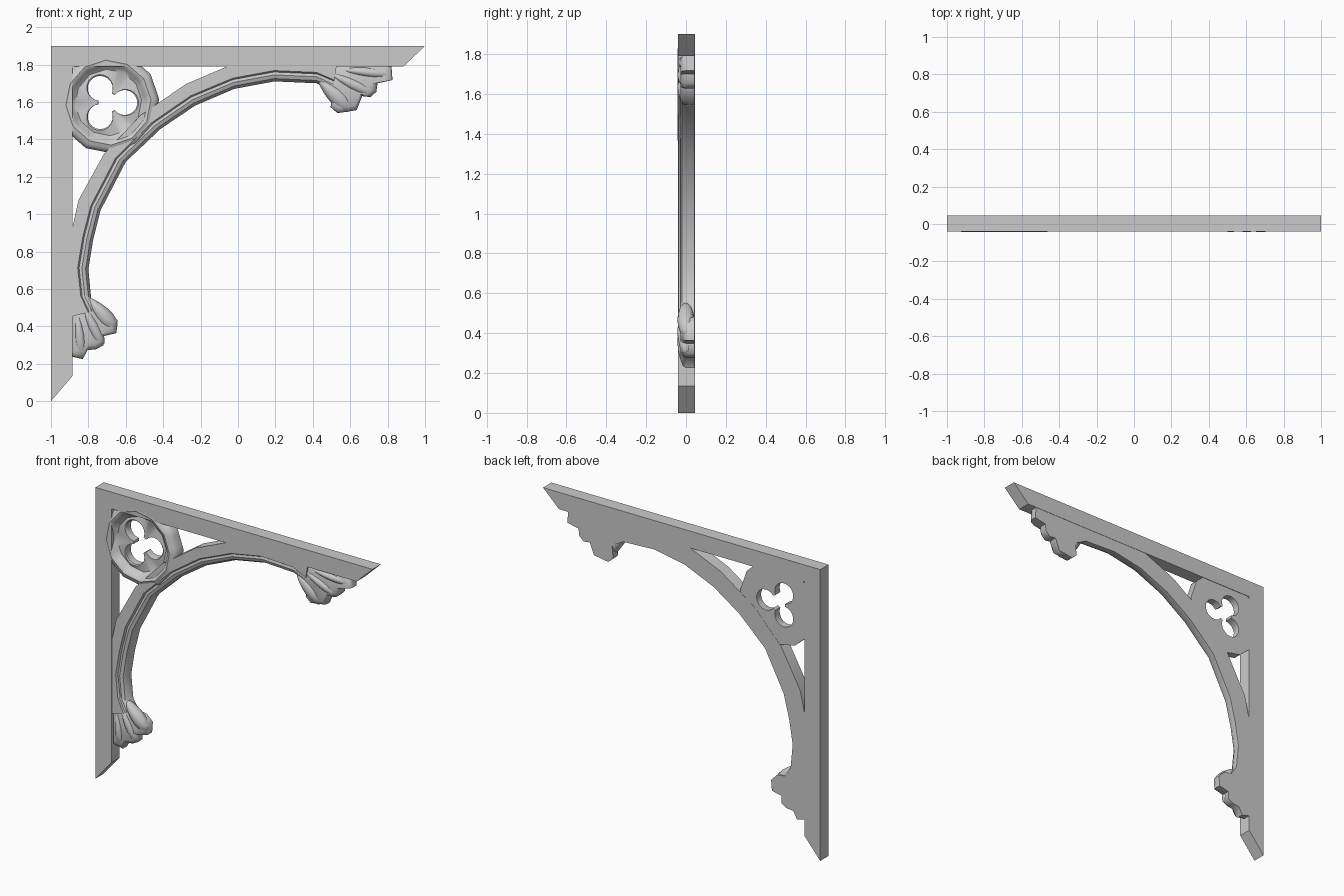
import bpy, bmesh, math
from mathutils import Vector

if "Cube" in bpy.data.objects:
    bpy.data.objects.remove(bpy.data.objects["Cube"])

FRONT, BACK = -0.041, 0.045


def finish(name, bm, angle=40):
    bmesh.ops.recalc_face_normals(bm, faces=bm.faces)
    me = bpy.data.meshes.new(name)
    bm.to_mesh(me)
    bm.free()
    ob = bpy.data.objects.new(name, me)
    bpy.context.collection.objects.link(ob)
    bpy.ops.object.select_all(action='DESELECT')
    ob.select_set(True)
    bpy.context.view_layer.objects.active = ob
    bpy.ops.object.shade_smooth_by_angle(angle=math.radians(angle))
    return ob


def loft(name, rings, close_rings=False, close_loop=True, caps=False, angle=40):
    """Skin a list of equal-length point rings."""
    bm = bmesh.new()
    vs = [[bm.verts.new(p) for p in r] for r in rings]
    n = len(rings[0])
    for i in range(len(vs) if close_rings else len(vs) - 1):
        a, b = vs[i], vs[(i + 1) % len(vs)]
        for j in range(n if close_loop else n - 1):
            k = (j + 1) % n
            bm.faces.new((a[j], a[k], b[k], b[j]))
    if caps:
        ends = [bm.faces.new(vs[0]), bm.faces.new(vs[-1])]
        bm.normal_update()
        bmesh.ops.triangulate(bm, faces=ends, ngon_method='EAR_CLIP')
    return finish(name, bm, angle)


# L-shaped frame with mitred tips
frame = [(-1, 0), (-0.885, 0.135), (-0.885, 1.79), (0.885, 1.79), (1, 1.9), (-1, 1.9)]
loft("frame", [[(x, y, z) for x, z in frame] for y in (FRONT, BACK)], caps=True)

# arch: moulded section swept between inner and outer curves
inner = [(-.745, .49), (-.785, .55), (-.80, .705), (-.775, .86), (-.735, 1.02), (-.60, 1.28),
         (-.415, 1.455), (-.23, 1.58), (-.02, 1.67), (.195, 1.71), (.42, 1.70), (.505, 1.66)]
outer = [(-.9, .45), (-.9, .58), (-.9, .72), (-.892, .90), (-.853, 1.075), (-.715, 1.325),
         (-.52, 1.53), (-.28, 1.695), (-.035, 1.80), (.19, 1.81), (.42, 1.81), (.53, 1.81)]
rings = []
for a, b in zip(inner, outer):
    a, b = Vector(a), Vector(b)
    d = (b - a).normalized()
    w = (b - a).length
    sec = [(0, .043), (0, .005), (.015, -.02), (.035, -.028), (.05, -.024), (.058, -.037),
           (w, -.037), (w, .043)]
    rings.append([((a + d * o).x, y, (a + d * o).y) for o, y in sec])
loft("arch", rings, caps=True, angle=35)

# roundel: 12-sided moulded ring whose dish is pierced by a trefoil
C = (-0.693, 1.597)
N = 48
trefoil = []
for lobe_i in range(3):
    t = math.radians(120 * lobe_i)
    for j in range(16):
        s = t + math.radians(-143 + 286 * j / 15)
        trefoil.append((.087 * math.cos(t) + .067 * math.cos(s),
                        .087 * math.sin(t) + .067 * math.sin(s)))


def circle(r):
    pts = []
    for i in range(N):
        deg = -60 + 3.75 + 360 * i / N
        a = math.radians(deg)
        k = math.cos(math.pi / 12) / math.cos(math.radians((deg - 3.75) % 30 - 15))
        pts.append((r * k * math.cos(a), r * k * math.sin(a)))
    return pts


def place(pts, y, s=1):
    return [(C[0] + x * s, y, C[1] + z * s) for x, z in pts]


roundel = [place(trefoil, .042), place(trefoil, -.004), place(trefoil, -.010, 1.05)]
for r, y in [(.178, -.004), (.20, -.02), (.212, -.038), (.228, -.043), (.245, -.036),
             (.258, -.03), (.272, -.01), (.272, .042)]:
    roundel.append(place(circle(r), y))
loft("trefoil_roundel", roundel, close_rings=True)


# carved leaf feet: bevelled plate plus swelling lobes
def leaf_plate(name, outline, centre):
    c = Vector(centre)
    rings = []
    for y, s in [(.043, 1), (.0, 1), (-.016, .94), (-.027, .80)]:
        rings.append([(c.x + (x - c.x) * s, y, c.y + (z - c.y) * s) for x, z in outline])
    loft(name, rings, caps=True, angle=60)


def lobe(name, p, q, r):
    bm = bmesh.new()
    bmesh.ops.create_uvsphere(bm, u_segments=12, v_segments=8, radius=1)
    p, q = Vector(p), Vector(q)
    d = q - p
    u, m = d.normalized(), (p + q) / 2
    for v in bm.verts:
        along = v.co.z * d.length / 2
        side = v.co.x * r * (1 + .35 * v.co.z)
        v.co = (m.x + u.x * along - u.y * side, v.co.y * .042 - .001,
                m.y + u.y * along + u.x * side)
    finish(name, bm, 60)


leaf_plate("lower_leaf", [(-.775, .53), (-.745, .485), (-.687, .476), (-.644, .433), (-.65, .364),
                          (-.719, .348), (-.719, .30), (-.757, .278), (-.805, .273), (-.83, .225),
                          (-.895, .24), (-.895, .60), (-.82, .60)], (-.79, .42))
leaf_plate("upper_leaf", [(.44, 1.69), (.505, 1.655), (.495, 1.572), (.532, 1.54), (.634, 1.556),
                          (.664, 1.631), (.709, 1.626), (.74, 1.655), (.746, 1.70), (.826, 1.717),
                          (.82, 1.80), (.40, 1.80), (.40, 1.74)], (.60, 1.68))
lobes = {
    "lower": [((-.80, .55), (-.655, .385), .042), ((-.83, .52), (-.725, .295), .032),
              ((-.86, .48), (-.835, .24), .030)],
    "upper": [((.43, 1.725), (.605, 1.555), .044), ((.48, 1.76), (.725, 1.64), .032),
              ((.54, 1.775), (.815, 1.745), .028)],
}
for side, items in lobes.items():
    for i, (p, q, r) in enumerate(items):
        lobe(f"{side}_leaf_lobe_{i + 1}", p, q, r)
